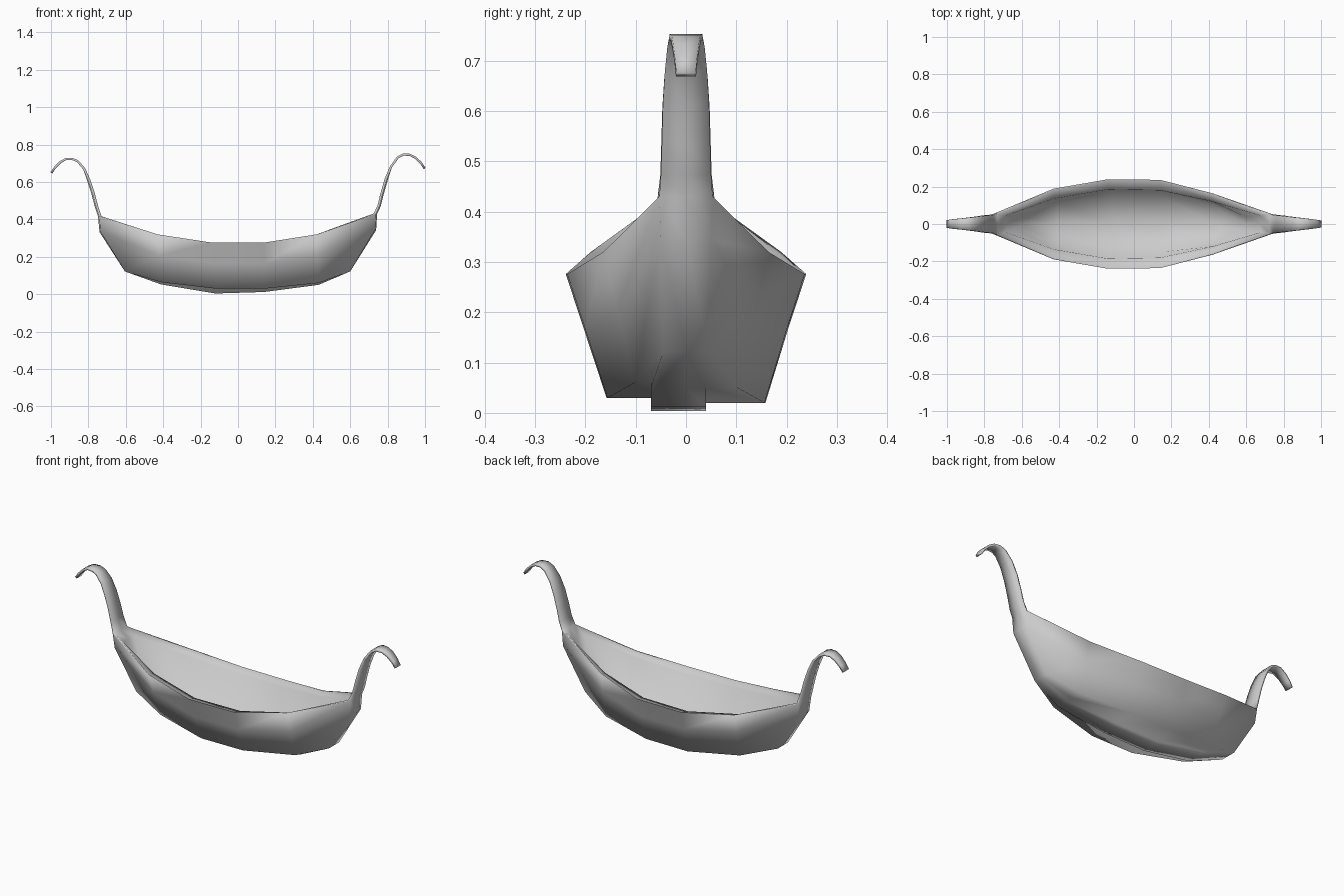
import bpy, bmesh, math
from mathutils import Vector

if "Cube" in bpy.data.objects:
    bpy.data.objects.remove(bpy.data.objects["Cube"])

# Hull stations: gunwale (x, y, z), chine (x, y, z), keel z,
# inner lip edge (x, y, z), inner floor edge (x, y, z)
stations = [
    ((-.742, .058, .415), (-.605, .045, .122), .122, (-.685, .045, .380), (-.60, .038, .150)),
    ((-.43, .189, .320), (-.41, .105, .064), .052, (-.43, .135, .304), (-.41, .110, .085)),
    ((-.14, .239, .276), (-.12, .158, .030), .004, (-.14, .185, .262), (-.12, .155, .055)),
    ((.14, .236, .276), (.14, .156, .030), .012, (.14, .180, .262), (.14, .150, .055)),
    ((.42, .164, .320), (.43, .102, .060), .050, (.42, .120, .304), (.43, .098, .082)),
    ((.738, .053, .430), (.600, .045, .122), .122, (.675, .045, .392), (.595, .038, .150)),
]
# Stem break points and curled necks: (x, z, half width)
stem = {0: (-.735, .335, .050), 5: (.733, .345, .050)}
necks = {
    0: [(-.755, .475, .051), (-.772, .54, .049), (-.795, .610, .047), (-.822, .670, .043),
        (-.857, .711, .038), (-.885, .723, .035), (-.92, .723, .031), (-.95, .706, .028),
        (-.978, .678, .025), (-.998, .649, .022)],
    5: [(.752, .475, .050), (.768, .54, .048), (.790, .616, .046), (.818, .682, .042),
        (.855, .732, .037), (.885, .747, .034), (.92, .745, .030), (.95, .729, .027),
        (.978, .702, .023), (.998, .672, .020)],
}
THICK = .012

bm = bmesh.new()


def loft(rows):
    grid = [[bm.verts.new(p) for p in row] for row in rows]
    for a, b in zip(grid, grid[1:]):
        for j in range(len(a) - 1):
            bm.faces.new((a[j], b[j], b[j + 1], a[j + 1]))


def flip(points):
    return [Vector((p.x, -p.y, p.z)) for p in points]


def across(x, z, w):
    return [Vector((x, w, z)), Vector((x, 0, z)), Vector((x, -w, z))]


# Stem posts and curled necks: outer and inner strips, edges and tip
neck_root = {}
for i, neck in necks.items():
    g, c, kz, lip, floor = stations[i]
    path = [(c[0], kz, c[1]), stem[i], (g[0], g[2], g[1])] + neck
    side = 1 if i else -1
    outer, inner = [], []
    for k, (x, z, w) in enumerate(path):
        p, q = path[max(k - 1, 0)], path[min(k + 1, len(path) - 1)]
        t = Vector((q[0] - p[0], 0, q[1] - p[1])).normalized()
        n = Vector((t.z * side, 0, -t.x * side))   # away from the hull, then under the curl
        row = [v + n * (THICK / 2 if k > 2 else 0) for v in across(x, z, w)]
        if 0 < k < 6:
            row[1] += n * .006
        outer.append(row)
        inner.append([v - n * (THICK / 2 if k > 2 else THICK) for v in across(x, z, w * .95)])
    neck_root[i] = inner[2][0]
    loft(outer)
    loft([across(floor[0], floor[2], floor[1]), across(lip[0], lip[2], lip[1])] + inner[2:])
    for j in (0, 2):
        loft([[a[j], b[j]] for a, b in zip(outer[2:], inner[2:])])
    loft([outer[-1], inner[-1]])

# Hull: outer sides with stepped keel, flat rim, inner walls and floor
outer_rows, inner_rows = [], []
for i, (g, c, kz, lip, floor) in enumerate(stations):
    g, c, lip, floor = map(Vector, (g, c, lip, floor))
    end = i in stem
    mid = Vector((stem[i][0], stem[i][2], stem[i][1])) if end else g.lerp(c, .45)
    left, right = (c.y, c.y) if end else (.04, .07)
    drop = Vector((0, 0, 0 if end else .01))
    keel = [Vector((c.x, left, c.z)) - drop, Vector((c.x, left, kz)), Vector((c.x, 0, kz)),
            Vector((c.x, -right, kz)), Vector((c.x, -right, c.z))]
    outer_rows.append([g, mid, c - drop] + keel + flip([c, mid, g]))
    # the inner face of each neck closes the rim at the ends
    half = [g, neck_root[i] if end else g.lerp(lip, .1), lip, floor]
    inner_rows.append(half + [Vector((floor.x, 0, floor.z))] + flip(half[::-1]))
loft(outer_rows)
loft(inner_rows)

bmesh.ops.remove_doubles(bm, verts=bm.verts, dist=.0005)
bmesh.ops.recalc_face_normals(bm, faces=bm.faces)
mesh = bpy.data.meshes.new("boat_hull")
bm.to_mesh(mesh)
bm.free()
boat = bpy.data.objects.new("boat_hull", mesh)
bpy.context.collection.objects.link(boat)
bpy.context.view_layer.objects.active = boat
boat.select_set(True)
bpy.ops.object.shade_smooth_by_angle(angle=math.radians(100))
